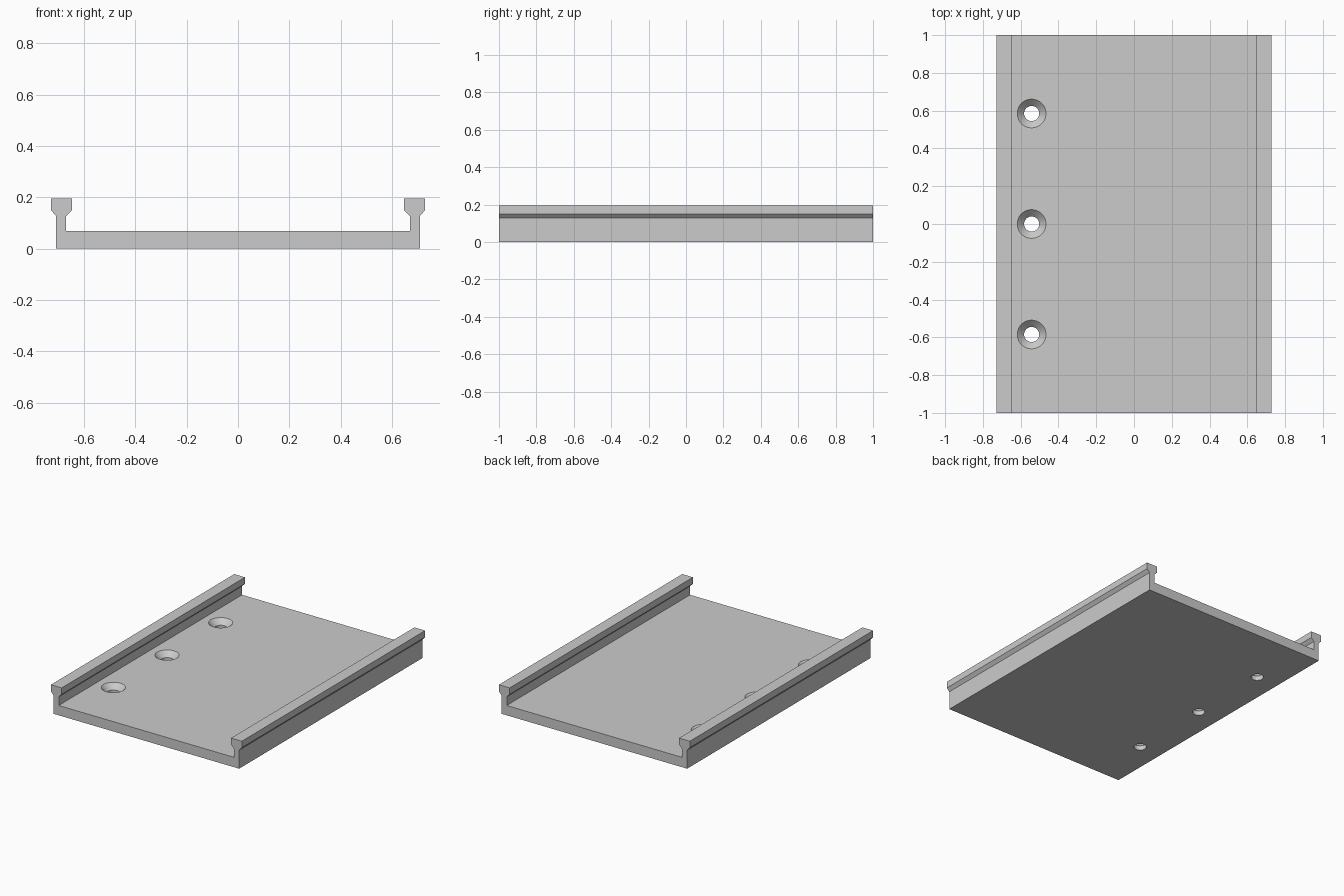
import bpy
import bmesh
from mathutils import Matrix

cube = bpy.data.objects.get("Cube")
if cube:
    bpy.data.objects.remove(cube, do_unlink=True)

HALF_LENGTH = 1.0
FLOOR = 0.068

# Plain grey finish
grey = bpy.data.materials.new("plain_grey")
grey.use_nodes = True
grey.diffuse_color = (0.6, 0.6, 0.6, 1)
grey.node_tree.nodes["Principled BSDF"].inputs["Base Color"].default_value = (0.6, 0.6, 0.6, 1)


def make_object(name, bm):
    bmesh.ops.recalc_face_normals(bm, faces=bm.faces)
    mesh = bpy.data.meshes.new(name)
    bm.to_mesh(mesh)
    bm.free()
    mesh.materials.append(grey)
    obj = bpy.data.objects.new(name, mesh)
    bpy.context.collection.objects.link(obj)
    return obj


# Channel plate: half profile mirrored across x, extruded along y
half = [(0.709, 0), (0.709, 0.128), (0.729, 0.15), (0.729, 0.195),
        (0.647, 0.195), (0.647, 0.15), (0.669, 0.128), (0.669, FLOOR)]
profile = half + [(-x, z) for x, z in reversed(half)]
bm = bmesh.new()
end = bm.faces.new([bm.verts.new((x, -HALF_LENGTH, z)) for x, z in profile])
extruded = bmesh.ops.extrude_face_region(bm, geom=[end], use_keep_orig=True)
moved = [v for v in extruded["geom"] if isinstance(v, bmesh.types.BMVert)]
bmesh.ops.translate(bm, verts=moved, vec=(0, 2 * HALF_LENGTH, 0))
plate = make_object("channel_plate", bm)

# Countersunk screw hole cutters: straight bore, cone and clearance above
RIM, BORE, SIDES = 0.076, 0.04, 48
SINK = RIM - BORE
bm = bmesh.new()
for y in (-0.585, 0, 0.585):
    low, high = -0.05, FLOOR - SINK
    sections = [(BORE, BORE, low, high),
                (BORE, RIM, high, FLOOR),
                (RIM, RIM, FLOOR, FLOOR + 0.03)]
    for r1, r2, z1, z2 in sections:
        bmesh.ops.create_cone(bm, cap_ends=False, segments=SIDES,
                              radius1=r1, radius2=r2, depth=z2 - z1,
                              matrix=Matrix.Translation((-0.542, y, (z1 + z2) / 2)))
bmesh.ops.remove_doubles(bm, verts=bm.verts, dist=0.0005)
bmesh.ops.holes_fill(bm, edges=bm.edges, sides=SIDES)
cutter = make_object("screw_hole_cutter", bm)
cutter.hide_render = True

# Cut the holes and drop the cutter
cut = plate.modifiers.new("screw_holes", "BOOLEAN")
cut.operation = "DIFFERENCE"
cut.solver = "EXACT"
cut.object = cutter
bpy.context.view_layer.objects.active = plate
plate.select_set(True)
bpy.ops.object.modifier_apply(modifier=cut.name)
bpy.data.objects.remove(cutter, do_unlink=True)
bpy.ops.object.shade_smooth_by_angle(angle=0.5)
